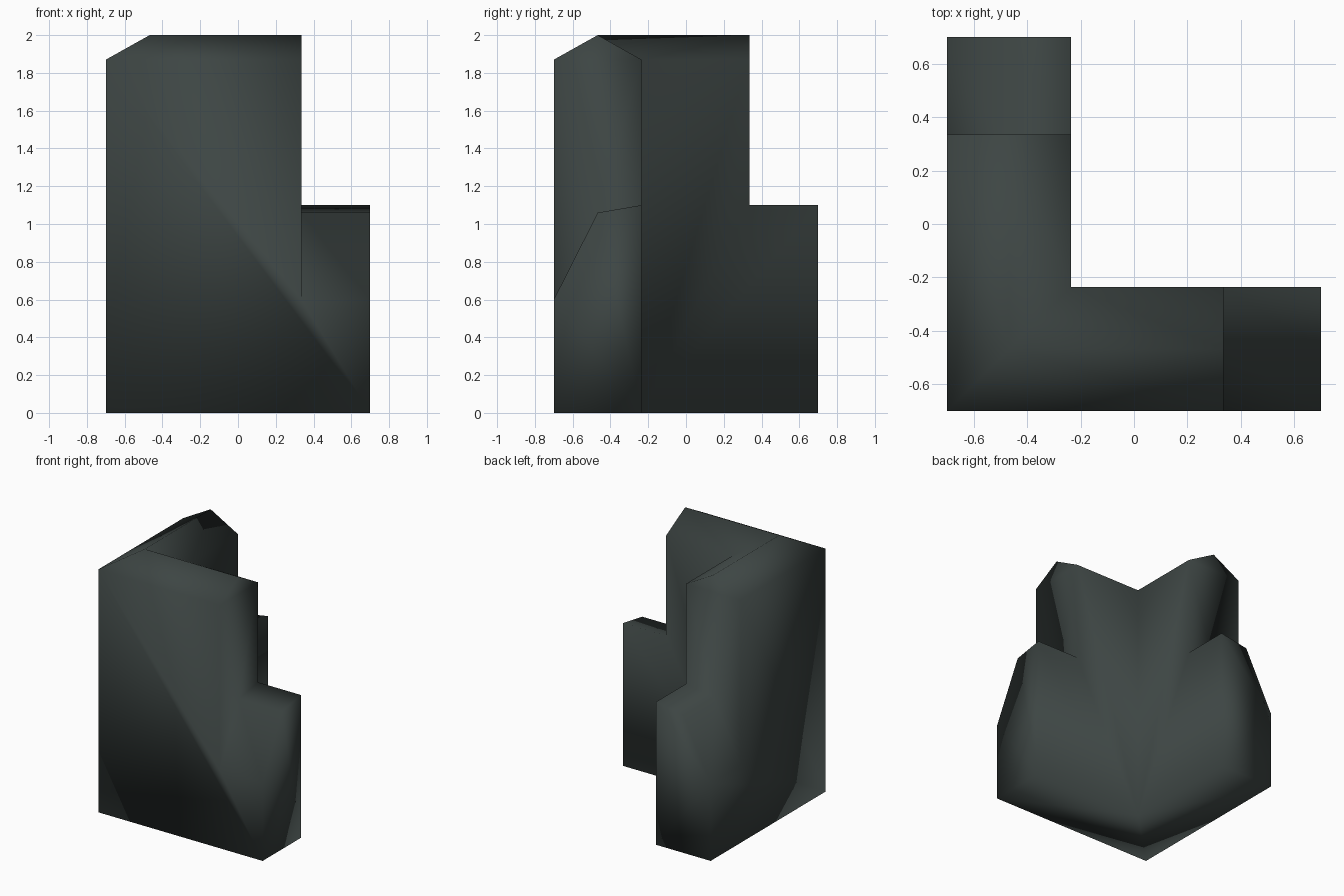
import bpy, bmesh
from mathutils import Vector

if "Cube" in bpy.data.objects:
    bpy.data.objects.remove(bpy.data.objects["Cube"])

S, T, STEP = 0.70, 0.465, 0.335      # half size, arm thickness, end of the tall part
# Cross-section: name -> (distance from the outer wall, height)
P = {"A": (0, 0), "B": (0, 0.60), "C": (T / 2, 1.06), "D": (T, 1.10), "E": (T, 0),
     "F": (0, 1.87), "G": (T / 2, 2.0), "H": (T, 1.87)}
LOW, TALL = "ABCDE", "BFGHDC"

dark = bpy.data.materials.new("dark green grey")
dark.diffuse_color = (0.047, 0.060, 0.057, 1)
dark.use_nodes = True
dark.node_tree.nodes["Principled BSDF"].inputs["Base Color"].default_value = dark.diffuse_color

bm = bmesh.new()


def station(names, along, swap):
    """Ring of section points; along=None puts them on the corner mitre."""
    ring = {}
    for n in names:
        d, z = P[n]
        x, y = (d - S if along is None else along), d - S
        ring[n] = bm.verts.new((y, x, z) if swap else (x, y, z))
    return ring


def strips(r0, r1, pairs):
    for a, b in pairs:
        bm.faces.new((r0[a], r0[b], r1[b], r1[a]))


# Two matching arms mirrored about the corner diagonal
for swap in (False, True):
    end = station(LOW, S, swap)
    step = station(P, STEP, swap)
    corner = station("ABDEFGH", None, swap)
    strips(end, step, ("AB", "BC", "CD", "DE", "EA"))             # low outer end
    strips(step, corner, ("AB", "BF", "FG", "GH", "HD", "DE", "EA"))  # tall part with ridge
    bm.faces.new([end[n] for n in LOW])                           # end wall
    bm.faces.new([step[n] for n in TALL])                         # wall above the low end

# Weld at the corner and merge coplanar faces
bmesh.ops.remove_doubles(bm, verts=bm.verts, dist=1e-4)
bmesh.ops.recalc_face_normals(bm, faces=bm.faces)
bmesh.ops.dissolve_limit(bm, angle_limit=0.01, verts=bm.verts, edges=bm.edges)
for f in bm.faces:
    f.smooth = True

mesh = bpy.data.meshes.new("corner_wall")
bm.to_mesh(mesh)
bm.free()
mesh.materials.append(dark)
wall = bpy.data.objects.new("corner_wall", mesh)
bpy.context.collection.objects.link(wall)
